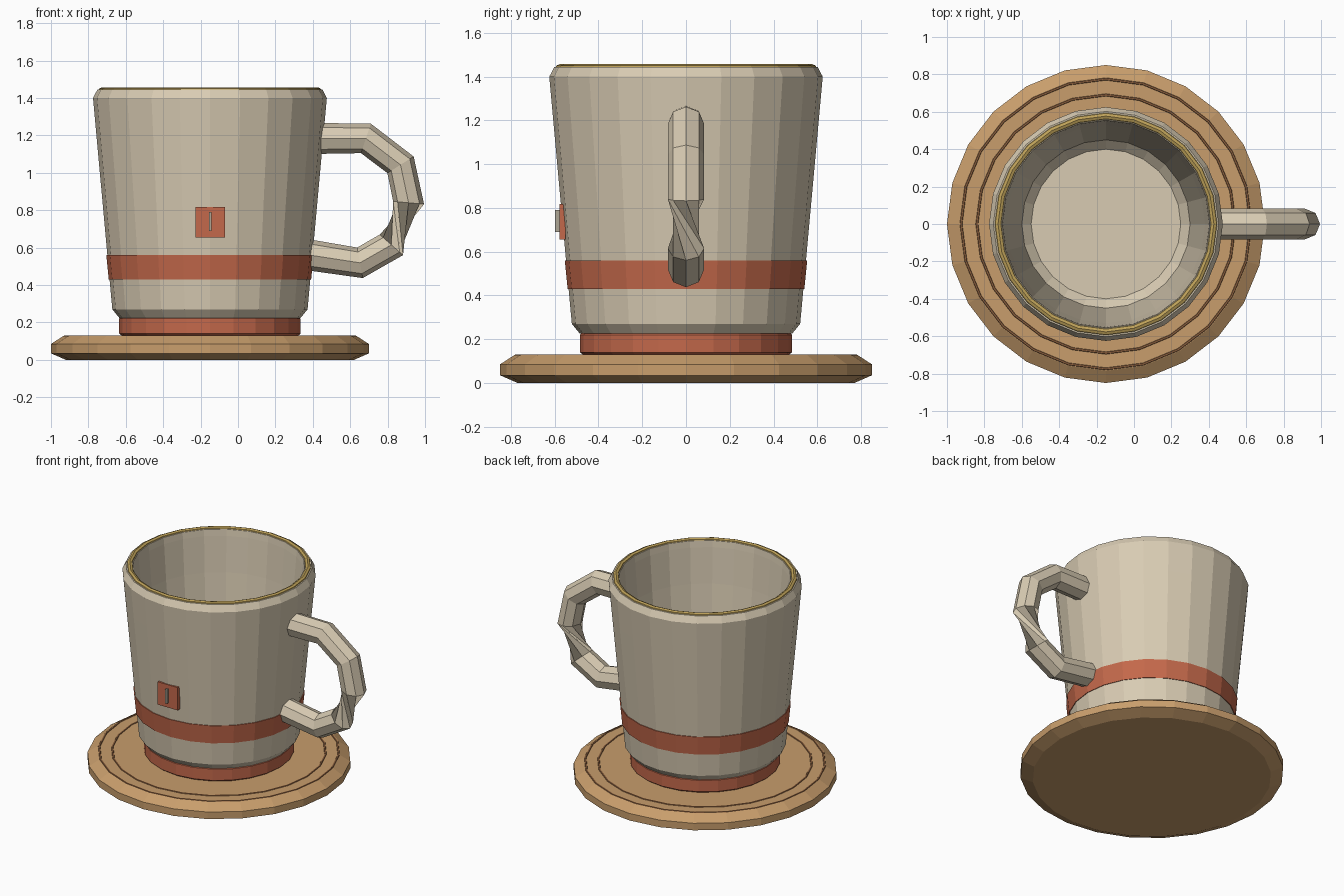
import bpy, bmesh, math
from mathutils import Vector

if "Cube" in bpy.data.objects:
    bpy.data.objects.remove(bpy.data.objects["Cube"])

CX = -0.15      # axis of the mug and coaster
SIDES = 24


def material(name, rgb):
    m = bpy.data.materials.new(name)
    m.diffuse_color = (*rgb, 1)
    m.use_nodes = True
    m.node_tree.nodes["Principled BSDF"].inputs["Base Color"].default_value = m.diffuse_color
    return m


CREAM = material("cream_glaze", (0.69, 0.60, 0.45))
RED = material("red_glaze", (0.55, 0.14, 0.07))
GOLD = material("gold", (0.52, 0.36, 0.10))
WOOD = material("wood", (0.58, 0.34, 0.15))
DARK = material("dark_wood", (0.27, 0.12, 0.05))
GREY = material("stitch_grey", (0.42, 0.38, 0.30))


def finish(name, bm, mat):
    bmesh.ops.recalc_face_normals(bm, faces=bm.faces)
    me = bpy.data.meshes.new(name)
    bm.to_mesh(me)
    bm.free()
    me.materials.append(mat)
    ob = bpy.data.objects.new(name, me)
    bpy.context.collection.objects.link(ob)
    return ob


def loft(name, rings, mat, closed=False):
    """Skin equal-length rings of points; cap the ends unless closed."""
    bm = bmesh.new()
    vs = [[bm.verts.new(p) for p in r] for r in rings]
    n = len(rings[0])
    pairs = list(zip(vs, vs[1:])) + ([(vs[-1], vs[0])] if closed else [])
    for a, b in pairs:
        for i in range(n):
            j = (i + 1) % n
            bm.faces.new((a[i], a[j], b[j], b[i]))
    if not closed:
        bm.faces.new(vs[0])
        bm.faces.new(vs[-1])
    return finish(name, bm, mat)


def lathe(name, profile, mat, closed=False):
    angles = [2 * math.pi * i / SIDES for i in range(SIDES)]
    rings = [[(CX + r * math.cos(a), r * math.sin(a), z) for a in angles]
             for r, z in profile]
    return loft(name, rings, mat, closed)


def ring(name, radius, minor, z, mat, n=6):
    prof = [(radius + minor * math.cos(2 * math.pi * i / n),
             z + minor * math.sin(2 * math.pi * i / n)) for i in range(n)]
    return lathe(name, prof, mat, True)


def box(name, lo, hi, mat):
    bm = bmesh.new()
    bmesh.ops.create_cube(bm, size=1)
    for v in bm.verts:
        v.co = [l + (c + 0.5) * (h - l) for l, h, c in zip(lo, hi, v.co)]
    return finish(name, bm, mat)


# Coaster with two inlaid rings
lathe("coaster", [(0.77, 0), (0.85, 0.035), (0.85, 0.085), (0.785, 0.127)], WOOD)
for i, r in enumerate((0.69, 0.775)):
    ring(f"coaster_ring_{i + 1}", r, 0.009, 0.123, DARK)

# Foot of the mug
lathe("mug_foot", [(0.465, 0.125), (0.485, 0.14), (0.485, 0.22), (0.475, 0.23)], RED)

# Hollow mug body: outer wall up, over the lip, down to the floor
lathe("mug_body", [(0.485, 0.225), (0.522, 0.27), (0.606, 1.19), (0.625, 1.40),
                   (0.602, 1.445), (0.555, 1.445), (0.55, 1.40), (0.53, 1.15),
                   (0.45, 0.36), (0.40, 0.31)], CREAM)
ring("gold_rim", 0.577, 0.021, 1.436, GOLD, 8)

# Painted band just proud of the wall
lathe("mug_band", [(0.53, 0.43), (0.541, 0.43), (0.554, 0.56), (0.54, 0.56)], RED, True)

# Handle: octagonal tube, twisted between its fourth and fifth rings
path = [Vector((x, 0, z)) for x, z in
        [(0.41, 1.184), (0.684, 1.184), (0.869, 1.043), (0.912, 0.84),
         (0.82, 0.615), (0.652, 0.519), (0.36, 0.564)]]
rings = []
for k, p in enumerate(path):
    t = Vector((0, 0, 0))
    if k > 0:
        t += (p - path[k - 1]).normalized()
    if k < len(path) - 1:
        t += (path[k + 1] - p).normalized()
    t.normalize()
    normal = Vector((-t.z, 0, t.x))
    twist = math.radians(135) if k > 3 else 0
    rings.append([p + 0.083 * (math.cos(a) * normal + math.sin(a) * Vector((0, 1, 0)))
                  for a in (math.pi / 4 * i + twist for i in range(8))])
loft("handle", rings, CREAM)

# Small front tag with its stitch
box("tag", (-0.227, -0.578, 0.655), (-0.07, -0.55, 0.817), RED)
box("tag_stitch", (-0.156, -0.598, 0.69), (-0.142, -0.57, 0.79), GREY)
